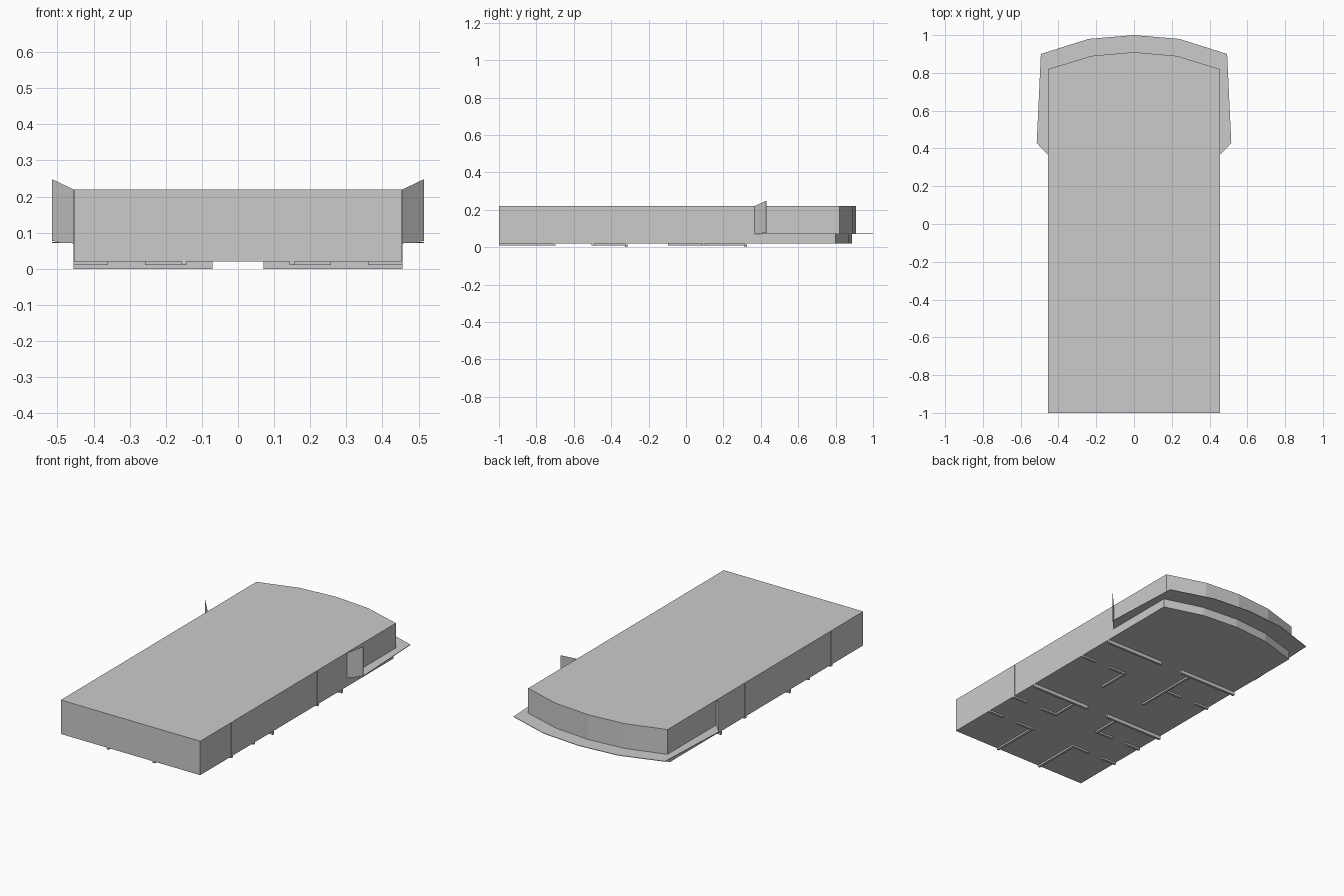
import bpy, bmesh

if "Cube" in bpy.data.objects:
    bpy.data.objects.remove(bpy.data.objects["Cube"])

def prism(name, outline, z0, z1):
    """Vertical extrusion of a half outline (x >= 0, front to back) mirrored over x = 0."""
    pts = outline + [(-x, y) for x, y in reversed(outline) if x > 0]
    return extrude(name, [(x, y, z0) for x, y in pts], (0, 0, z1 - z0))

def extrude(name, pts, vec):
    bm = bmesh.new()
    face = bm.faces.new([bm.verts.new(p) for p in pts])
    ext = bmesh.ops.extrude_face_region(bm, geom=[face], use_keep_orig=True)
    moved = [g for g in ext["geom"] if isinstance(g, bmesh.types.BMVert)]
    bmesh.ops.translate(bm, vec=vec, verts=moved)
    bmesh.ops.recalc_face_normals(bm, faces=bm.faces)
    mesh = bpy.data.meshes.new(name)
    bm.to_mesh(mesh)
    bm.free()
    ob = bpy.data.objects.new(name, mesh)
    bpy.context.collection.objects.link(ob)
    return ob

def box(name, x0, x1, y0, y1, z0, z1):
    return extrude(name, [(x0, y0, z0), (x1, y0, z0), (x1, y1, z0), (x0, y1, z0)],
                   (0, 0, z1 - z0))

W = 0.454          # half width of the block
T = 0.007          # half thickness of a partition
SLAB = 0.072       # balcony level

# Main block: lower storey edge sits slightly behind the upper one
prism("lower_body", [(W, -1), (W, 0.80), (0.225, 0.868), (0, 0.887)], 0.02, SLAB)
prism("upper_body", [(W, -1), (W, 0.82), (0.225, 0.89), (0, 0.91)], SLAB, 0.22)

# Balcony floor wrapping round the curved end
prism("balcony_floor", [(W, 0.365), (0.515, 0.43), (0.493, 0.9), (0.24, 0.98), (0, 1.0)],
      SLAB - 0.001, SLAB + 0.002)

for s, side in ((1, "right"), (-1, "left")):
    # Angled privacy screen at the start of the balcony
    extrude(f"balcony_screen_{side}",
            [(s * W, 0.365, 0.07), (s * 0.515, 0.428, 0.077),
             (s * 0.515, 0.428, 0.248), (s * W, 0.365, 0.219)], (0, 0.002, 0))

    def wall(name, xa, xb, ya, yb, z0):
        x0, x1 = sorted((s * xa, s * xb))
        box(f"{name}_{side}", x0, x1, ya, yb, z0, 0.2195)

    # Deep cross walls dividing the three bays
    for i, y in enumerate((-0.32, 0.32)):
        wall(f"cross_wall_{i}", 0.07, W + 0.001, y - T, y + T, 0)

    # Shallow room partitions with a door gap, and the return wall of each room
    end = 0.10 if s > 0 else 0.32
    rooms = ((-0.705, -1.0, -0.705), (-0.497, -0.497, -0.32), (0.095, -0.095, end))
    for i, (y, ya, yb) in enumerate(rooms):
        wall(f"room_wall_outer_{i}", 0.36, W + 0.001, y - T, y + T, 0.01)
        wall(f"room_wall_inner_{i}", 0.142, 0.258, y - T, y + T, 0.01)
        wall(f"return_wall_{i}", 0.142, 0.156, ya, yb, 0.01)
